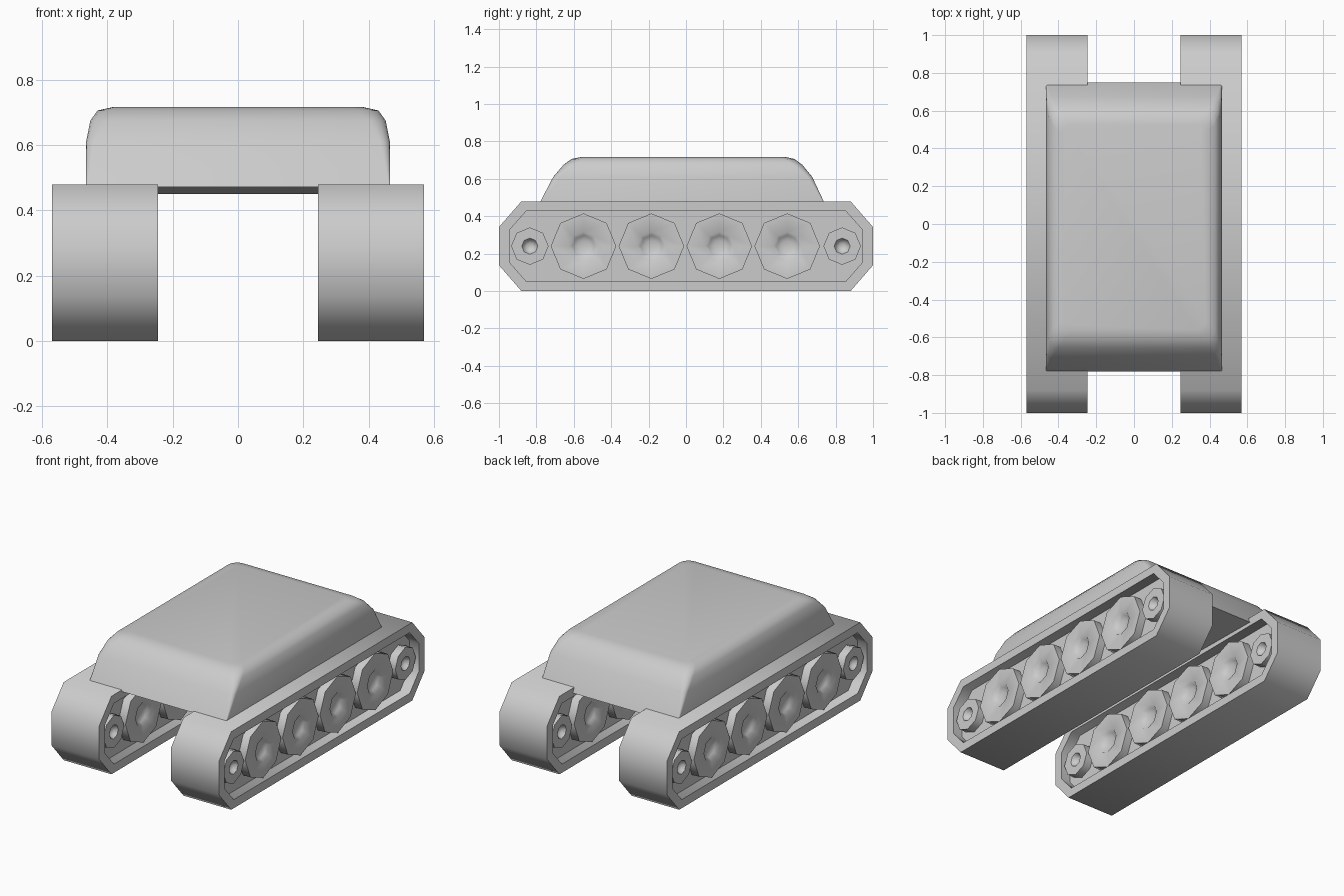
import bpy, bmesh
from math import sin, cos, pi, radians

if "Cube" in bpy.data.objects:
    bpy.data.objects.remove(bpy.data.objects["Cube"])


def loft(name, rings, smooth=50, mirror=False):
    """Skin a list of equal-length vertex loops and cap both ends."""
    bm = bmesh.new()
    loops = [[bm.verts.new(p) for p in ring] for ring in rings]
    n = len(loops[0])
    for a, b in zip(loops, loops[1:]):
        for i in range(n):
            j = (i + 1) % n
            bm.faces.new((a[i], a[j], b[j], b[i]))
    bm.faces.new(loops[0])
    bm.faces.new(loops[-1])
    bmesh.ops.recalc_face_normals(bm, faces=bm.faces)
    mesh = bpy.data.meshes.new(name)
    bm.to_mesh(mesh)
    bm.free()
    obj = bpy.data.objects.new(name, mesh)
    bpy.context.collection.objects.link(obj)
    bpy.ops.object.select_all(action='DESELECT')
    obj.select_set(True)
    bpy.context.view_layer.objects.active = obj
    bpy.ops.object.shade_smooth_by_angle(angle=radians(smooth))
    if mirror:
        obj.modifiers.new("Mirror", 'MIRROR').use_bisect_axis[0] = False
    return obj


X_IN, X_OUT, Z_MID = 0.245, 0.57, 0.24


# Track: octagonal band with a recessed panel on both sides
def octagon(x, ye, yf, ze, zf):
    pts = [(ye, ze), (yf, zf), (-yf, zf), (-ye, ze),
           (-ye, -ze), (-yf, -zf), (yf, -zf), (ye, -ze)]
    return [(x, y, Z_MID + z) for y, z in pts]


OUTER = (1.0, 0.88, 0.102, 0.24)
INNER = (0.945, 0.855, 0.085, 0.187)
RECESS = 0.065
loft("track", [
    octagon(X_IN + RECESS, *INNER), octagon(X_IN, *INNER),
    octagon(X_IN, *OUTER), octagon(X_OUT, *OUTER),
    octagon(X_OUT, *INNER), octagon(X_OUT - RECESS, *INNER)],
    smooth=55, mirror=True)


# Road wheels: octagonal discs with dished hubs on both faces
def wheel(name, yc, radius, hub):
    a, b = X_IN + 0.015, X_OUT - 0.015
    profile = [(a + 0.03, hub * 0.4), (a + 0.02, hub * 0.75), (a, hub), (a, radius),
               (b, radius), (b, hub), (b - 0.02, hub * 0.75), (b - 0.03, hub * 0.4)]
    rings = [[(x, yc + r * cos(k * pi / 4), Z_MID + r * sin(k * pi / 4))
              for k in range(8)] for x, r in profile]
    loft(name, rings, mirror=True)


for i in range(4):
    wheel(f"road_wheel_{i + 1}", -0.548 + 0.363 * i, 0.175, 0.077)
wheel("front_idler_wheel", -0.835, 0.1, 0.043)
wheel("rear_idler_wheel", 0.835, 0.1, 0.043)


# Hull: rounded rectangles stacked upward, corners softening towards the roof
def hull_ring(z_front, z_back, hx, yf, yb, r, steps=4):
    ring = []
    for c, (cx, cy) in enumerate([(hx - r, yb - r), (-hx + r, yb - r),
                                  (-hx + r, yf + r), (hx - r, yf + r)]):
        for k in range(steps + 1):
            t = (c + k / steps) * pi / 2
            ring.append((cx + r * cos(t), cy + r * sin(t),
                         z_back if c < 2 else z_front))
    return ring


levels = [(0.472, 0.45, 0.466, -0.782, 0.75, 0.004),
          (0.61, 0.61, 0.465, -0.71, 0.675, 0.03),
          (0.675, 0.675, 0.452, -0.655, 0.622, 0.05),
          (0.706, 0.706, 0.43, -0.612, 0.58, 0.06),
          (0.717, 0.717, 0.38, -0.56, 0.53, 0.05)]
loft("hull", [hull_ring(*lv) for lv in levels], smooth=55)
